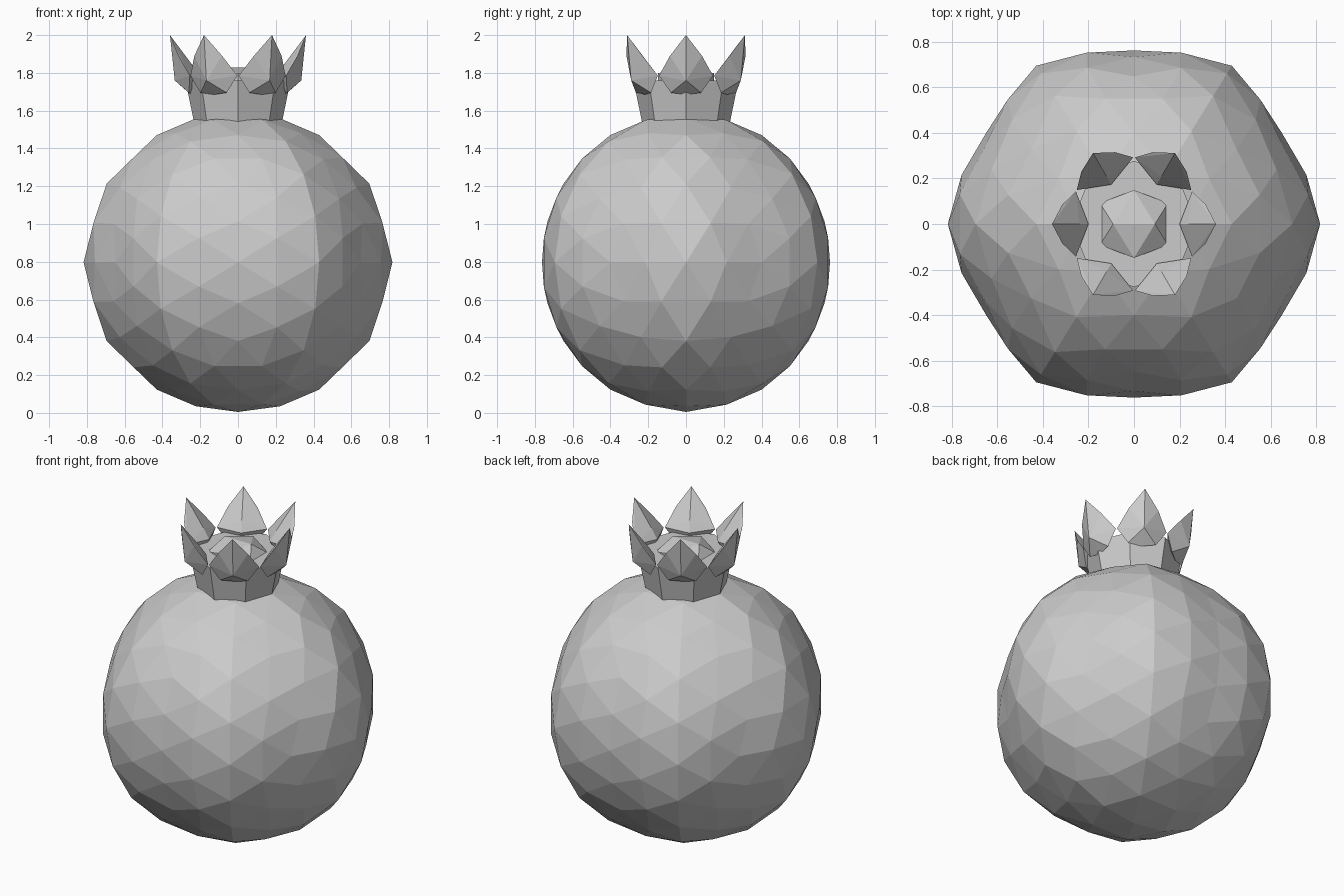
import bpy, bmesh, math
from mathutils import Vector, Matrix

if "Cube" in bpy.data.objects:
    bpy.data.objects.remove(bpy.data.objects["Cube"])

grey = bpy.data.materials.new("plain grey")
grey.diffuse_color = (0.6, 0.6, 0.6, 1)
grey.use_nodes = True
grey.node_tree.nodes["Principled BSDF"].inputs["Base Color"].default_value = grey.diffuse_color


def add_object(name, bm):
    bmesh.ops.recalc_face_normals(bm, faces=bm.faces)
    mesh = bpy.data.meshes.new(name)
    bm.to_mesh(mesh)
    bm.free()
    mesh.materials.append(grey)
    obj = bpy.data.objects.new(name, mesh)
    bpy.context.collection.objects.link(obj)
    return obj


def hull(points):
    bm = bmesh.new()
    for p in points:
        bm.verts.new(p)
    bmesh.ops.convex_hull(bm, input=bm.verts)
    return bm


def icosahedron(levels):
    # two-fold axes along x, y and z
    g = (1 + math.sqrt(5)) / 2
    pts = []
    for a in (-1, 1):
        for b in (-g, g):
            pts += [(a, 0, b), (b, a, 0), (0, b, a)]
    bm = hull(pts)
    for i in range(levels):
        bmesh.ops.subdivide_edges(bm, edges=bm.edges[:], cuts=1, use_grid_fill=True)
        for v in bm.verts:
            v.co.normalize()
    for v in bm.verts:
        v.co.normalize()
    return bm


# fruit body: faceted ball with six soft ribs
bm = icosahedron(2)
for v in bm.verts:
    rib = 0.79 * (1 + 0.035 * math.cos(6 * math.atan2(v.co.y, v.co.x)))
    v.co = Vector((v.co.x * rib, v.co.y * rib, 0.797 + 0.792 * v.co.z))
add_object("fruit_body", bm)

# eight-sided flaring neck
bm = bmesh.new()
bmesh.ops.create_cone(bm, cap_ends=True, segments=8, radius1=0.225, radius2=0.278,
                      depth=0.26, matrix=Matrix.Translation((0, 0, 1.63)))
# put a corner on the x and y axes
first = min(bm.verts, key=lambda v: abs(math.atan2(v.co.y, v.co.x)))
bmesh.ops.rotate(bm, verts=bm.verts,
                 matrix=Matrix.Rotation(-math.atan2(first.co.y, first.co.x), 3, 'Z'))
add_object("crown_neck", bm)

# flattened button in the middle of the crown
bm = icosahedron(0)
for v in bm.verts:
    v.co = Vector((v.co.x * 0.175, v.co.y * 0.175, 1.75 + 0.092 * v.co.z))
add_object("crown_button", bm)

# six pointed sepals: (outward, sideways, height)
half = [(0.36, 0, 2.0), (0.315, 0.085, 1.89), (0.255, 0.143, 1.785),
        (0.335, 0, 1.76), (0.26, 0.08, 1.695), (0.25, 0, 1.685),
        (0.2, 0, 1.78), (0.24, 0, 1.84)]
points = half + [(r, -t, z) for r, t, z in half if t]
for i in range(6):
    bm = hull(points)
    bmesh.ops.rotate(bm, verts=bm.verts, matrix=Matrix.Rotation(i * math.pi / 3, 3, 'Z'))
    add_object("sepal_%d" % (i + 1), bm)
